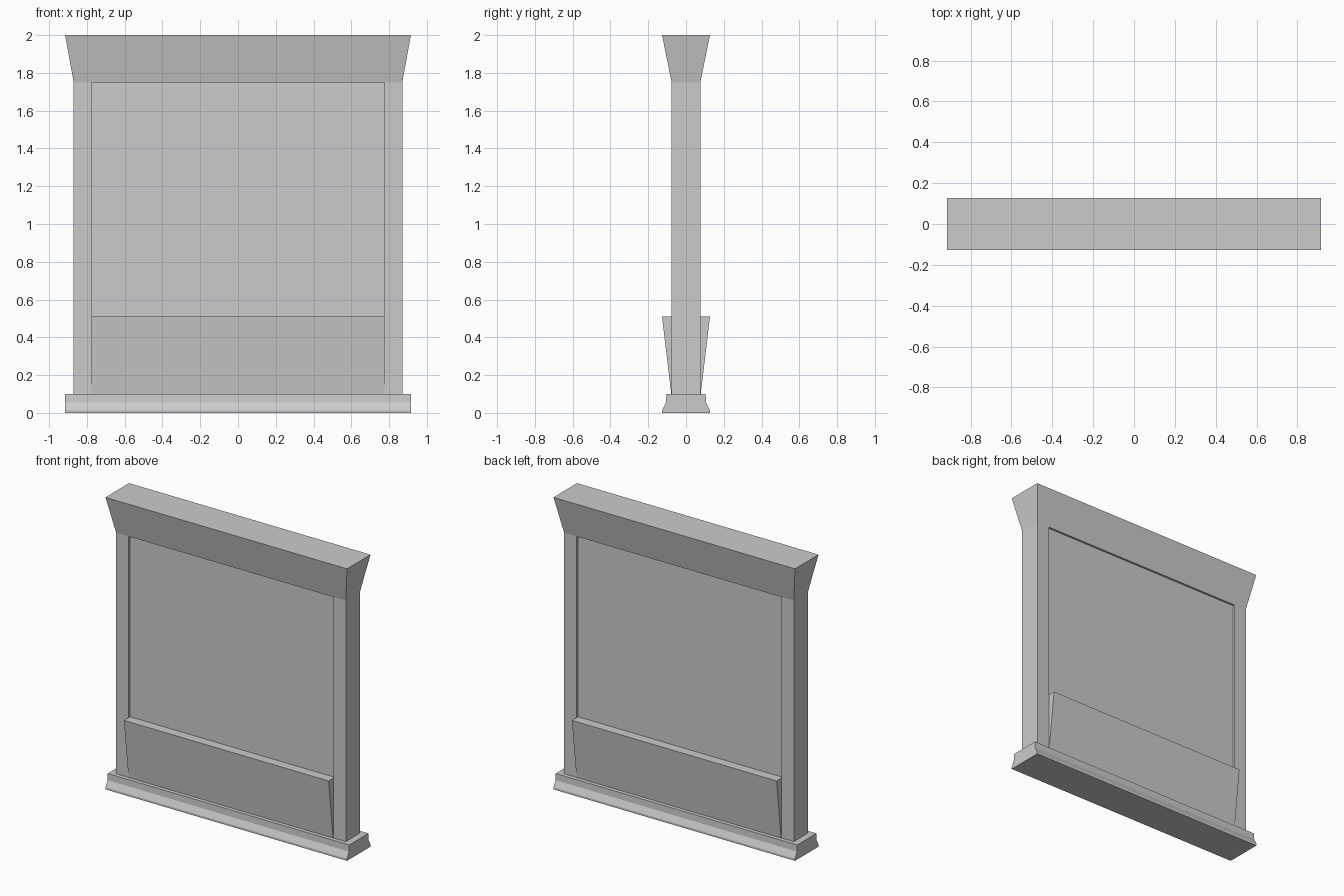
import bpy, bmesh

if "Cube" in bpy.data.objects:
    bpy.data.objects.remove(bpy.data.objects["Cube"])


def loft(name, rings):
    """Closed solid through stacked rectangles: (z, half_x, half_y, centre_x)."""
    bm = bmesh.new()
    loops = []
    for z, hx, hy, cx in rings:
        loops.append([bm.verts.new((cx + sx * hx, sy * hy, z))
                      for sx, sy in ((-1, -1), (1, -1), (1, 1), (-1, 1))])
    for low, high in zip(loops, loops[1:]):
        for i in range(4):
            j = (i + 1) % 4
            bm.faces.new((low[i], low[j], high[j], high[i]))
    bm.faces.new(loops[0][::-1])
    bm.faces.new(loops[-1])
    bmesh.ops.recalc_face_normals(bm, faces=bm.faces)
    mesh = bpy.data.meshes.new(name)
    bm.to_mesh(mesh)
    bm.free()
    obj = bpy.data.objects.new(name, mesh)
    bpy.context.collection.objects.link(obj)
    return obj


# Moulded plinth: upright block above a flared foot
loft("base_moulding", [(0, 0.915, 0.127, 0), (0.014, 0.915, 0.127, 0),
                       (0.03, 0.915, 0.119, 0), (0.055, 0.915, 0.106, 0),
                       (0.1, 0.915, 0.104, 0)])

# Side posts
for side, cx in (("left", -0.8225), ("right", 0.8225)):
    loft(side + "_post", [(0.1, 0.0475, 0.076, cx), (1.75, 0.0475, 0.076, cx)])

# Recessed display panel between the posts
loft("display_panel", [(0.1, 0.775, 0.062, 0), (1.75, 0.775, 0.062, 0)])

# Lower skirt leaning outwards on both faces
loft("lower_skirt", [(0.1, 0.775, 0.078, 0), (0.51, 0.775, 0.127, 0)])

# Flared header
loft("header", [(1.75, 0.87, 0.076, 0), (2.0, 0.915, 0.127, 0)])
